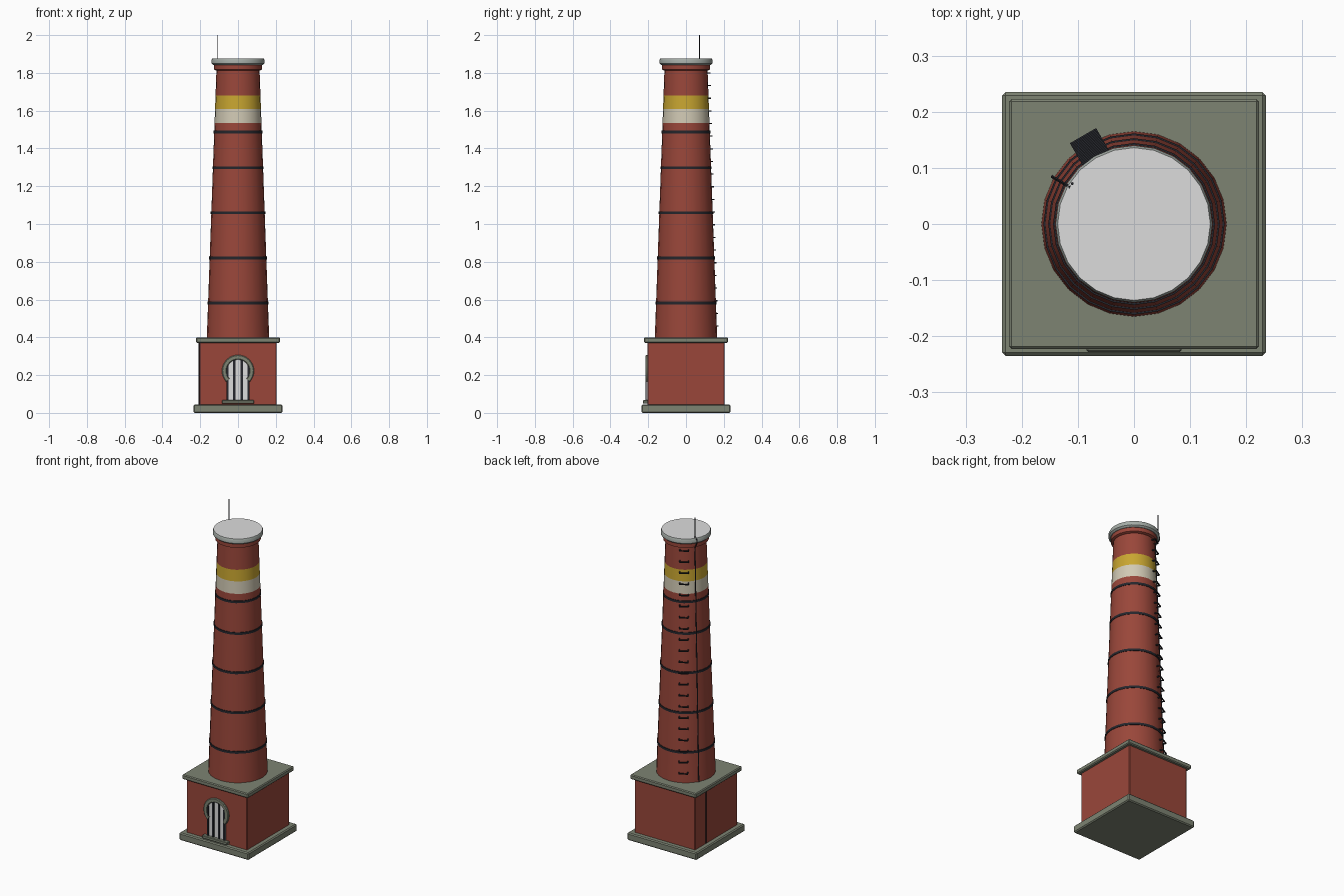
import bpy, bmesh, math
from mathutils import Matrix, Vector

if "Cube" in bpy.data.objects:
    bpy.data.objects.remove(bpy.data.objects["Cube"])


def mat(name, r, g, b):
    m = bpy.data.materials.new(name)
    m.diffuse_color = (r, g, b, 1)
    m.use_nodes = True
    m.node_tree.nodes["Principled BSDF"].inputs["Base Color"].default_value = m.diffuse_color
    return m


BRICK = mat("red brick", 0.32, 0.062, 0.042)
STONE = mat("grey green stone", 0.205, 0.227, 0.17)
IRON = mat("dark iron", 0.018, 0.019, 0.025)
YELLOW = mat("yellow paint", 0.58, 0.38, 0.03)
CREAM = mat("cream paint", 0.64, 0.59, 0.46)
CAP = mat("light concrete", 0.38, 0.42, 0.39)
WHITE = mat("pale lining", 0.72, 0.72, 0.72)


def finish(bm, name, mats, smooth=False):
    bmesh.ops.recalc_face_normals(bm, faces=bm.faces)
    me = bpy.data.meshes.new(name)
    bm.to_mesh(me)
    bm.free()
    for m in mats:
        me.materials.append(m)
    ob = bpy.data.objects.new(name, me)
    bpy.context.collection.objects.link(ob)
    if smooth:
        bpy.ops.object.select_all(action='DESELECT')
        ob.select_set(True)
        bpy.context.view_layer.objects.active = ob
        bpy.ops.object.shade_smooth_by_angle(angle=math.radians(30))
    return ob


def add_box(bm, centre, size, turn=0):
    m = (Matrix.Translation(centre) @ Matrix.Rotation(turn, 4, 'Z')
         @ Matrix.Diagonal((*size, 1)))
    bmesh.ops.create_cube(bm, size=1, matrix=m)


def box(name, m, centre, size, bevel=0):
    bm = bmesh.new()
    add_box(bm, centre, size)
    if bevel:
        bmesh.ops.bevel(bm, geom=bm.edges[:], offset=bevel, segments=1,
                        affect='EDGES')
    return finish(bm, name, [m])


def lathe(name, profile, mats, pick=lambda c: 0, sides=24):
    """Spin (radius, z) points around z and close both ends."""
    bm = bmesh.new()
    rings = [[bm.verts.new((r * math.cos(i * math.tau / sides),
                            r * math.sin(i * math.tau / sides), z))
              for i in range(sides)] for r, z in profile]
    for a, b in zip(rings, rings[1:]):
        for i in range(sides):
            j = (i + 1) % sides
            bm.faces.new((a[i], a[j], b[j], b[i]))
    bm.faces.new(rings[0][::-1])
    bm.faces.new(rings[-1])
    for f in bm.faces:
        f.material_index = pick(f.calc_center_median())
    return finish(bm, name, mats, True)


def rod(bm, a, b, r, sides=6):
    a, b = Vector(a), Vector(b)
    d = b - a
    m = Matrix.Translation((a + b) / 2) @ d.to_track_quat('Z', 'Y').to_matrix().to_4x4()
    bmesh.ops.create_cone(bm, cap_ends=True, segments=sides, radius1=r,
                          radius2=r, depth=d.length, matrix=m)


def shaft_r(z):
    return 0.165 + (z - 0.4) / 1.42 * (0.114 - 0.165)


# Square base
box("plinth", STONE, (0, 0, 0.0225), (0.47, 0.47, 0.045), 0.006)
box("base_block", BRICK, (0, 0, 0.21), (0.41, 0.41, 0.34), 0.004)
box("base_ledge", STONE, (0, 0, 0.385), (0.446, 0.446, 0.028), 0.005)

# Tapered shaft with painted bands
lathe("shaft", [(shaft_r(z), z) for z in (0.39, 1.535, 1.61, 1.68, 1.84)],
      [BRICK, CREAM, YELLOW],
      lambda c: 1 if 1.54 < c.z < 1.6 else 2 if 1.62 < c.z < 1.67 else 0)
lathe("brick_collar", [(0.114, 1.812), (0.127, 1.818), (0.127, 1.845)], [BRICK])
lathe("cap", [(0.13, 1.842), (0.14, 1.85), (0.14, 1.868), (0.136, 1.876)],
      [CAP, WHITE], lambda c: 1 if c.z > 1.875 else 0)

# Iron hoops
for n, z in enumerate((0.582, 0.82, 1.06, 1.297, 1.487)):
    r = shaft_r(z)
    lathe(f"iron_hoop_{n + 1}", [(r - 0.003, z - 0.007), (r + 0.003, z - 0.007),
                                 (r + 0.003, z + 0.007), (r - 0.003, z + 0.007)], [IRON])

# Climbing rungs: staples up the back
bm = bmesh.new()
ang = math.radians(120)
out = Vector((math.cos(ang), math.sin(ang), 0))
side = Vector((-out.y, out.x, 0))
for i in range(21):
    z = 0.46 + i * 0.067
    r = shaft_r(z)
    up = Vector((0, 0, z))
    add_box(bm, out * (r + 0.016) + up, (0.006, 0.054, 0.006), ang)
    for s in (-1, 1):
        add_box(bm, out * (r + 0.005) + side * s * 0.024 + up, (0.024, 0.006, 0.006), ang)
finish(bm, "climbing_rungs", [IRON])

# Lightning rod and its down conductor
bm = bmesh.new()
rod(bm, (-0.11, 0.072, 1.86), (-0.11, 0.072, 2.0), 0.0028)
finish(bm, "lightning_rod", [IRON])
bm = bmesh.new()
ca, sa = math.cos(math.radians(150)), math.sin(math.radians(150))
pts = [(ca * r, sa * r, z) for r, z in
       ((0.131, 1.875), (0.142, 1.868), (0.142, 1.848), (0.118, 1.81), (0.168, 0.4))]
for a, b in zip(pts, pts[1:]):
    rod(bm, a, b, 0.003)
rod(bm, (-0.206, 0.1, 0.045), (-0.206, 0.1, 0.372), 0.003)
finish(bm, "down_conductor", [IRON])

# Arched door panel
bm = bmesh.new()
outline = [(-0.062, 0.06), (0.062, 0.06)] + [
    (0.062 * math.cos(i * math.pi / 12), 0.222 + 0.062 * math.sin(i * math.pi / 12))
    for i in range(13)]
f = bm.faces.new([bm.verts.new((x, -0.203, z)) for x, z in outline])
ext = bmesh.ops.extrude_face_region(bm, geom=[f])
bmesh.ops.translate(bm, vec=(0, -0.005, 0),
                    verts=[v for v in ext["geom"] if isinstance(v, bmesh.types.BMVert)])
finish(bm, "door_panel", [WHITE])

# Round stone surround, open where the door drops through it
bm = bmesh.new()
section = [(0.06, -0.2), (0.06, -0.211), (0.064, -0.215), (0.081, -0.215),
           (0.085, -0.211), (0.085, -0.2)]
rows = []
for i in range(25):
    t = math.radians(-42 + i * 264 / 24)
    rows.append([bm.verts.new((r * math.cos(t), y, 0.222 + r * math.sin(t)))
                 for r, y in section])
for a, b in zip(rows, rows[1:]):
    for k in range(6):
        bm.faces.new((a[k], a[(k + 1) % 6], b[(k + 1) % 6], b[k]))
bm.faces.new(rows[0])
bm.faces.new(rows[-1])
finish(bm, "door_surround", [STONE], True)

# Door bars and sill
bm = bmesh.new()
for x in (-0.055, -0.02, 0.02, 0.055):
    top = 0.222 + math.sqrt(0.062 ** 2 - x * x)
    add_box(bm, (x, -0.209, (0.06 + top) / 2), (0.011, 0.01, top - 0.06))
finish(bm, "door_bars", [IRON])
box("door_sill", STONE, (0, -0.213, 0.058), (0.17, 0.03, 0.018), 0.003)
